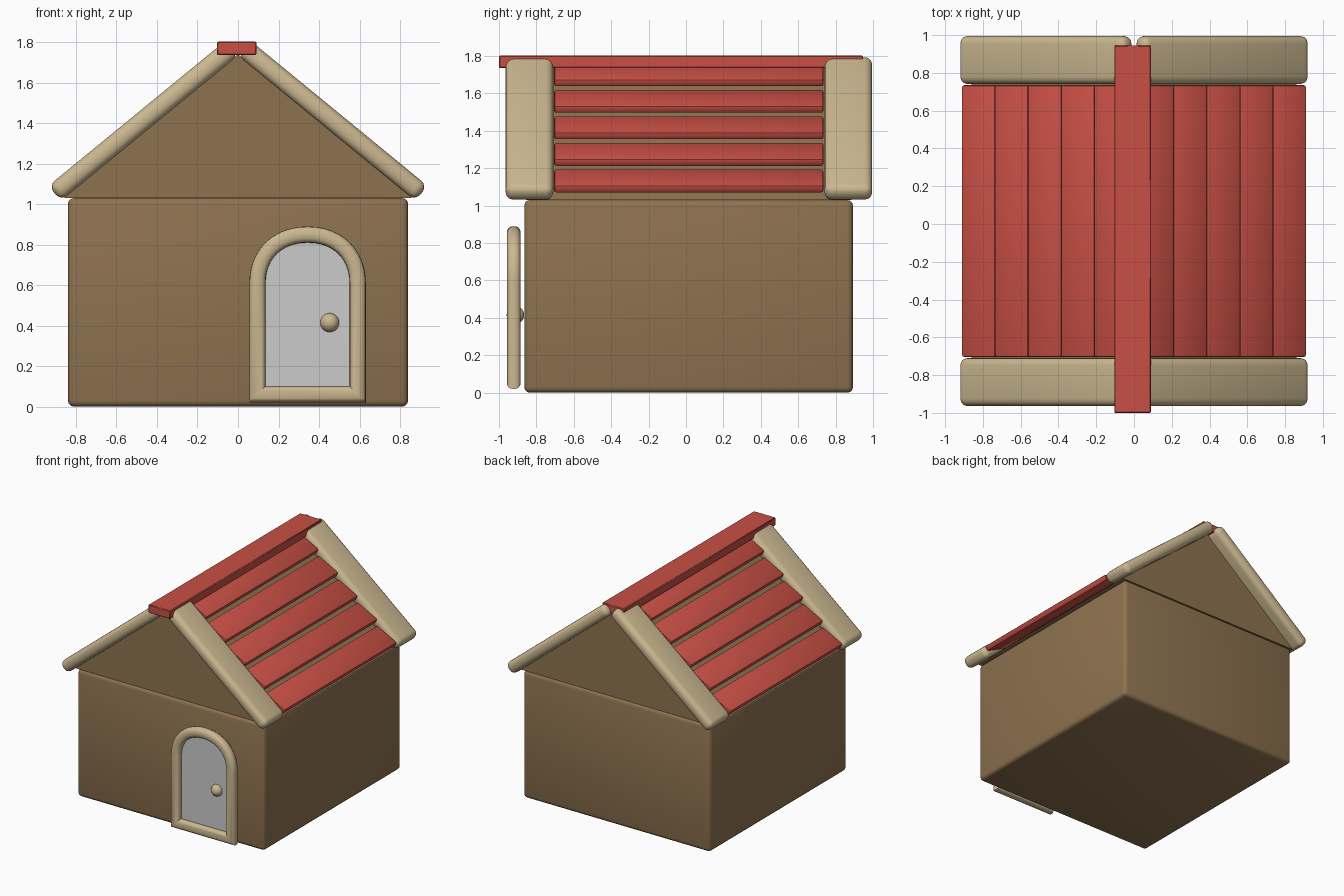
import bpy, bmesh, math
from mathutils import Vector

if "Cube" in bpy.data.objects:
    bpy.data.objects.remove(bpy.data.objects["Cube"])


def material(name, rgb):
    m = bpy.data.materials.new(name)
    m.diffuse_color = (*rgb, 1)
    m.use_nodes = True
    m.node_tree.nodes["Principled BSDF"].inputs["Base Color"].default_value = m.diffuse_color
    return m


BROWN = material("brown_wall", (0.27, 0.17, 0.08))
CREAM = material("cream_trim", (0.60, 0.48, 0.28))
RED = material("red_roof", (0.58, 0.08, 0.06))


def finish(name, bm, mat=None, angle=40):
    bmesh.ops.recalc_face_normals(bm, faces=bm.faces)
    me = bpy.data.meshes.new(name)
    bm.to_mesh(me)
    bm.free()
    ob = bpy.data.objects.new(name, me)
    bpy.context.collection.objects.link(ob)
    if mat:
        me.materials.append(mat)
    bpy.ops.object.select_all(action='DESELECT')
    bpy.context.view_layer.objects.active = ob
    ob.select_set(True)
    bpy.ops.object.shade_smooth_by_angle(angle=math.radians(angle))
    return ob


def block(name, size, loc, mat, bevel, tilt=0, segs=3):
    """Rounded box, tilted about y."""
    bm = bmesh.new()
    bmesh.ops.create_cube(bm, size=1)
    bmesh.ops.scale(bm, vec=size, verts=bm.verts)
    bmesh.ops.bevel(bm, geom=bm.edges[:], offset=bevel, segments=segs,
                    profile=0.5, affect='EDGES')
    ob = finish(name, bm, mat)
    ob.location = loc
    ob.rotation_euler = (0, tilt, 0)
    return ob


def prism(name, pts, y0, y1, mat=None):
    """Extrude an x/z outline along y."""
    bm = bmesh.new()
    f = bm.faces.new([bm.verts.new((x, y0, z)) for x, z in pts])
    ext = bmesh.ops.extrude_face_region(bm, geom=[f])['geom']
    bmesh.ops.translate(bm, vec=(0, y1 - y0, 0),
                        verts=[v for v in ext if isinstance(v, bmesh.types.BMVert)])
    return finish(name, bm, mat, 30)


# Walls and gable
block("house_body", (1.68, 1.757, 1.03), (0, 0.014, 0.515), BROWN, 0.03)
prism("gable", [(-0.86, 1.03), (0.86, 1.03), (0, 1.74)], -0.855, 0.885, BROWN)

# Roof: edge boards and overlapping planks on both slopes
low, high = Vector((0.868, 1.084)), Vector((0.065, 1.742))
run = high - low
slope = math.atan2(run.y, -run.x)
mid = (low + high) / 2
for side, s in (("left", -1), ("right", 1)):
    for end, y in (("front", -0.837), ("back", 0.868)):
        block(f"edge_board_{end}_{side}", (run.length + 0.096, 0.255, 0.096),
              (s * mid.x, y, mid.y), CREAM, 0.04, s * slope, 4)
    for i in range(5):
        block(f"roof_plank_{side}_{i + 1}", (0.20, 1.44, 0.045),
              (s * (0.815 - 0.175 * i), 0.015, 1.132 + 0.142 * i),
              RED, 0.012, s * math.radians(27), 2)
block("ridge_cap", (0.195, 1.945, 0.066), (-0.007, -0.027, 1.769), RED, 0.005, 0, 1)


# Door: arched outline used for the frame path and the panel
def arch(x0, x1, z0, spring, top, n=24):
    cx, rx, rz = (x0 + x1) / 2, (x1 - x0) / 2, top - spring
    pts = [(x0, z0), (x1, z0)]
    for i in range(n + 1):
        c, s = math.cos(math.pi * i / n), math.sin(math.pi * i / n)
        pts.append((cx + rx * math.copysign(abs(c) ** 0.93, c),
                    spring + rz * max(s, 0) ** 0.93))
    return pts


def door_frame(pts, y, half_w, half_d, n=16):
    """Sweep a rounded section around the closed outline with mitred corners."""
    bm = bmesh.new()
    P = [Vector(p) for p in pts]
    rings = []
    for i, p in enumerate(P):
        a = (p - P[i - 1]).normalized()
        b = (P[(i + 1) % len(P)] - p).normalized()
        na, nb = Vector((a.y, -a.x)), Vector((b.y, -b.x))
        m = (na + nb) / (1 + na.dot(nb))
        ring = []
        for k in range(n):
            t = math.tau * k / n
            c, s = math.cos(t), math.sin(t)
            q = p + m * half_w * math.copysign(abs(c) ** 0.8, c)
            ring.append(bm.verts.new(
                (q.x, y + half_d * math.copysign(abs(s) ** 0.8, s), q.y)))
        rings.append(ring)
    for i, r in enumerate(rings):
        r0 = rings[i - 1]
        for k in range(n):
            bm.faces.new((r0[k - 1], r0[k], r[k], r[k - 1]))
    return finish("door_frame", bm, CREAM)


door_frame(arch(0.096, 0.591, 0.06, 0.61, 0.85), -0.921, 0.04, 0.037)
prism("door_panel", arch(0.11, 0.577, 0.075, 0.61, 0.835), -0.915, -0.895)

# Door knob
bm = bmesh.new()
bmesh.ops.create_uvsphere(bm, u_segments=24, v_segments=14, radius=0.047)
finish("door_knob", bm, CREAM).location = (0.453, -0.912, 0.415)
